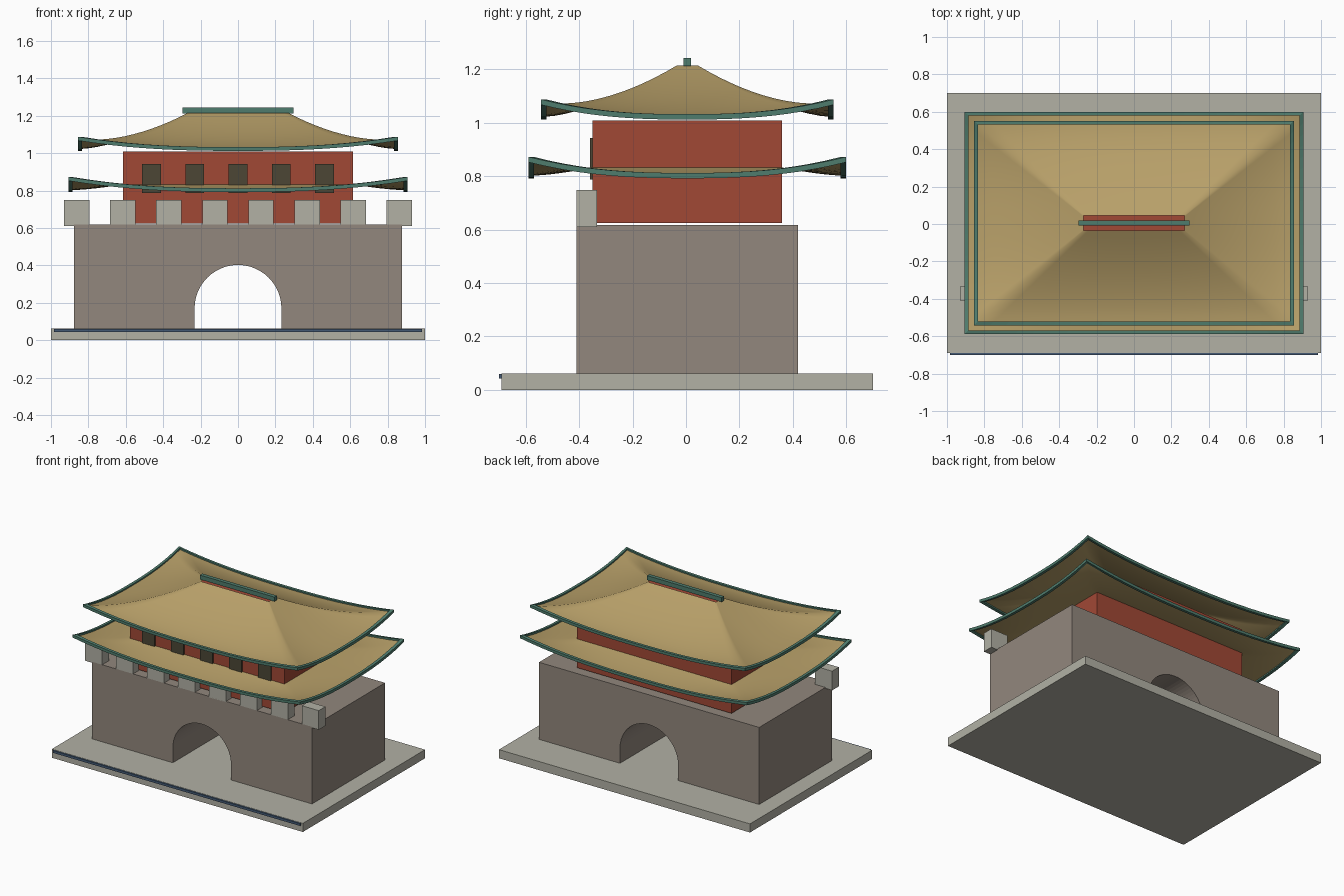
import bpy, bmesh, math

if "Cube" in bpy.data.objects:
    bpy.data.objects.remove(bpy.data.objects["Cube"])

CY = 0.005  # building centre line in y


def mat(name, hexcol):
    m = bpy.data.materials.new(name)
    c = [int(hexcol[i:i + 2], 16) / 255 for i in (0, 2, 4)]
    m.diffuse_color = [v / 12.92 if v < 0.04045 else ((v + 0.055) / 1.055) ** 2.4 for v in c] + [1]
    m.use_nodes = True
    m.node_tree.nodes["Principled BSDF"].inputs["Base Color"].default_value = m.diffuse_color
    return m


STONE = mat("pale_stone", "B2B1A5")
WALL = mat("grey_brown_brick", "92877D")
RED = mat("red_plaster", "A14835")
TILE = mat("ochre_tile", "B8A069")
TRIM = mat("green_glaze", "4F7C6D")
DARK = mat("dark_wood", "4C4635")
BLUE = mat("slate_blue", "435A75")


def finish(name, bm, material, smooth=False):
    bmesh.ops.recalc_face_normals(bm, faces=bm.faces)
    me = bpy.data.meshes.new(name)
    bm.to_mesh(me)
    bm.free()
    me.materials.append(material)
    for p in me.polygons:
        p.use_smooth = smooth
    ob = bpy.data.objects.new(name, me)
    bpy.context.collection.objects.link(ob)
    return ob


def box(name, x0, x1, y0, y1, z0, z1, material):
    bm = bmesh.new()
    bmesh.ops.create_cube(bm, size=1)
    for v in bm.verts:
        v.co = (x0 + (v.co.x + 0.5) * (x1 - x0),
                y0 + (v.co.y + 0.5) * (y1 - y0),
                z0 + (v.co.z + 0.5) * (z1 - z0))
    return finish(name, bm, material)


def ring(hx, hy, z, lift, n=20):
    """Rectangular loop whose height rises towards the corners."""
    pts = []
    corners = [(-1, -1), (1, -1), (1, 1), (-1, 1)]
    for k in range(4):
        a, b = corners[k], corners[(k + 1) % 4]
        for i in range(n):
            f = i / n
            s = abs(2 * f - 1)
            pts.append((hx * (a[0] + (b[0] - a[0]) * f),
                        CY + hy * (a[1] + (b[1] - a[1]) * f),
                        z + lift * s ** 2.5))
    return pts


def loft(name, rings, material, closed=False, smooth=False):
    bm = bmesh.new()
    loops = [[bm.verts.new(p) for p in r] for r in rings]
    if closed:
        loops.append(loops[0])
    for lo, hi in zip(loops, loops[1:]):
        n = len(lo)
        for i in range(n):
            j = (i + 1) % n
            bm.faces.new((lo[i], lo[j], hi[j], hi[i]))
    return finish(name, bm, material, smooth)


def roof(name, outer, inner, z0, z1, lift, rows=12):
    # curved tile sheet
    rings = []
    for r in range(rows + 1):
        t = r / rows
        rings.append(ring(outer[0] + (inner[0] - outer[0]) * t,
                          outer[1] + (inner[1] - outer[1]) * t,
                          z0 + (z1 - z0) * t ** 1.55, lift * (1 - t) ** 2))
    loft(name + "_tiles", rings, TILE, smooth=True)
    # glazed edge running round the eave
    w = 0.010
    edge = [ring(outer[0] + a * w, outer[1] + a * w, z0 + b * w, lift)
            for a, b in ((-1, -1), (1, -1), (1, 1), (-1, 1))]
    loft(name + "_eave_trim", edge, TRIM, closed=True)


# plinth and front strip
box("plinth", -1, 1, -0.69, 0.70, 0, 0.062, STONE)
box("plinth_strip", -0.985, 0.985, -0.70, -0.688, 0.043, 0.06, BLUE)

# gate wall with arched passage, extruded along y
R, SPRING = 0.232, 0.17
profile = [(-0.877, 0.06), (-0.877, 0.617), (0.877, 0.617), (0.877, 0.06), (R, 0.06)]
profile += [(R * math.cos(math.pi * i / 32), SPRING + R * math.sin(math.pi * i / 32)) for i in range(33)]
profile += [(-R, 0.06)]
bm = bmesh.new()
face = bm.faces.new([bm.verts.new((x, -0.41, z)) for x, z in profile])
ext = bmesh.ops.extrude_face_region(bm, geom=[face])
for v in [g for g in ext["geom"] if isinstance(g, bmesh.types.BMVert)]:
    v.co.y = 0.42
if face.is_valid is False or len(bm.faces) < len(profile) + 2:
    bm.faces.new([v for v in bm.verts if v.co.y < 0][:len(profile)])
finish("gate_wall", bm, WALL)

# battlements along the front edge
for i in range(8):
    x = (i - 3.5) * 0.2465
    box(f"battlement_{i + 1}", x - 0.0675, x + 0.0675, -0.41, -0.334, 0.61, 0.748, STONE)

# hall and its front windows
box("hall", -0.615, 0.615, -0.35, 0.36, 0.625, 1.008, RED)
for i in range(5):
    x = (i - 2) * 0.2315
    box(f"window_{i + 1}", x - 0.05, x + 0.05, -0.3595, -0.35, 0.787, 0.942, DARK)

# roofs and ridge
roof("lower_roof", (0.895, 0.584), (0.612, 0.352), 0.802, 0.833, 0.06)
roof("upper_roof", (0.845, 0.537), (0.27, 0.04), 1.022, 1.214, 0.055)
box("ridge", -0.297, 0.297, CY - 0.014, CY + 0.014, 1.212, 1.243, TRIM)
